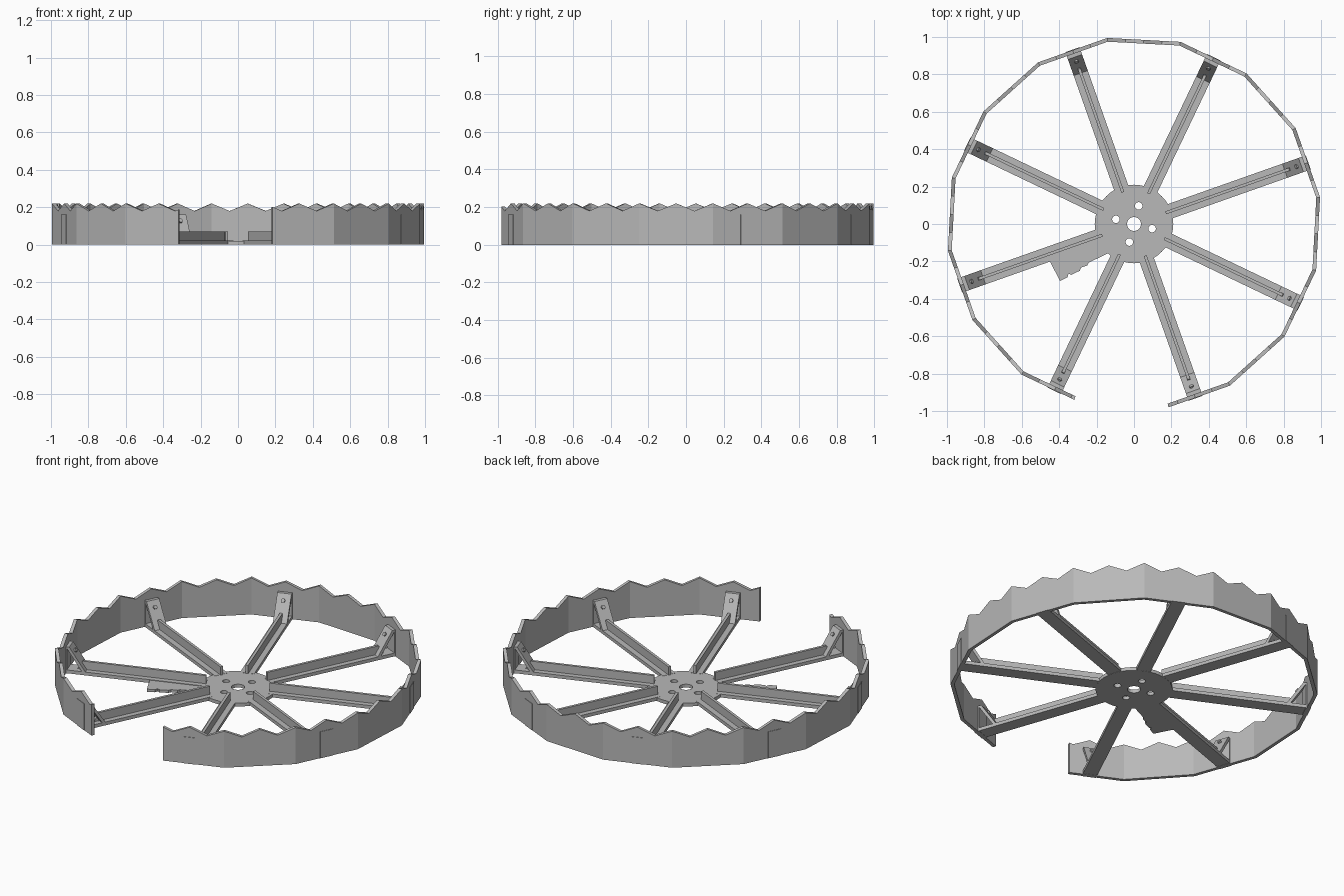
import bpy, bmesh, math
from mathutils import Matrix, Vector

if "Cube" in bpy.data.objects:
    bpy.data.objects.remove(bpy.data.objects["Cube"])

steel = bpy.data.materials.new("grey steel")
steel.diffuse_color = (0.48, 0.48, 0.48, 1)
steel.use_nodes = True
steel.node_tree.nodes["Principled BSDF"].inputs["Base Color"].default_value = steel.diffuse_color

R = 1.005                      # rim corner radius, 16 sides
STEP = math.radians(22.5)
START = math.radians(-81.8)    # first rim corner
APOTHEM = R * math.cos(STEP / 2)
WALL = 0.02
PLATE = 0.02


def finish(bm, name):
    bmesh.ops.recalc_face_normals(bm, faces=bm.faces)
    me = bpy.data.meshes.new(name)
    bm.to_mesh(me)
    bm.free()
    me.materials.append(steel)
    ob = bpy.data.objects.new(name, me)
    bpy.context.collection.objects.link(ob)
    return ob


def prism(bm, pts, offset):
    """Extrude a closed 3D outline along a vector."""
    face = bm.faces.new([bm.verts.new(p) for p in pts])
    ext = bmesh.ops.extrude_face_region(bm, geom=[face], use_keep_orig=True)
    vs = [v for v in ext["geom"] if isinstance(v, bmesh.types.BMVert)]
    bmesh.ops.translate(bm, verts=vs, vec=Vector(offset))


def side_prism(bm, rz, width):
    """Profile in the radial/height plane, centred across the arm."""
    prism(bm, [(r, -width / 2, z) for r, z in rz], (0, width, 0))


# Open sixteen-sided rim with two saw teeth per side
def rim_point(t, inner):
    k = math.floor(t)
    a, b = [Vector((math.cos(START + STEP * i), math.sin(START + STEP * i)))
            for i in (k, k + 1)]
    return a.lerp(b, t - k) * (R * (1 - WALL / APOTHEM) if inner else R)


def tooth_height(t):
    return 0.18 + 0.04 * abs(1 - 2 * ((2 * t) % 1))


bm = bmesh.new()
stations = [0.11] + [i / 4 for i in range(1, 60)] + [14.8]
rings = []
for t in stations:
    o, i = rim_point(t, False), rim_point(t, True)
    z = tooth_height(t)
    rings.append([bm.verts.new(p) for p in
                  ((o.x, o.y, 0), (o.x, o.y, z), (i.x, i.y, z), (i.x, i.y, 0))])
for a, b in zip(rings, rings[1:]):
    for j in range(4):
        bm.faces.new((a[j], a[(j + 1) % 4], b[(j + 1) % 4], b[j]))
bm.faces.new(rings[0])
bm.faces.new(rings[-1][::-1])
finish(bm, "toothed_rim")

# Hub disc with a centre bore and four bolt holes
bm = bmesh.new()
bmesh.ops.create_cone(bm, cap_ends=True, segments=48, radius1=0.21, radius2=0.21,
                      depth=PLATE, matrix=Matrix.Translation((0, 0, PLATE / 2)))
hub = finish(bm, "hub")
bm = bmesh.new()
holes = [(0, 0, 0.037)]
for i in range(4):
    a = math.radians(75.5 + 90 * i)
    holes.append((0.1 * math.cos(a), 0.1 * math.sin(a), 0.02))
for x, y, r in holes:
    bmesh.ops.create_cone(bm, cap_ends=True, segments=24, radius1=r, radius2=r,
                          depth=0.2, matrix=Matrix.Translation((x, y, 0)))
cutter = finish(bm, "hub_hole_cutter")
cutter.hide_render = True
cutter.hide_set(True)
cut = hub.modifiers.new("holes", 'BOOLEAN')
cut.object = cutter
cut.solver = 'EXACT'

# Eight T-section arms, each with an upturned end bracket
for n in range(8):
    rot = Matrix.Rotation(math.radians(19.45 + 45 * n), 4, 'Z')

    bm = bmesh.new()
    side_prism(bm, [(0.185, 0.001), (0.98, 0.001), (0.98, 0.021), (0.185, 0.021)], 0.08)
    side_prism(bm, [(0.18, 0.02), (0.91, 0.02), (0.88, 0.07), (0.18, 0.07)], 0.016)
    finish(bm, f"arm_{n + 1}").matrix_world = rot

    bm = bmesh.new()
    # sloping face plate
    side_prism(bm, [(0.855, 0.02), (0.875, 0.02), (0.967, 0.16), (0.947, 0.16)], 0.08)
    # upright mounting plate, just proud of the rim
    side_prism(bm, [(0.96, 0), (APOTHEM + 0.003, 0), (APOTHEM + 0.003, 0.16), (0.96, 0.16)], 0.08)
    # bolt head on the sloping face
    slope = Matrix.Translation((0.925, 0, 0.125)) @ Matrix.Rotation(math.radians(-56.7), 4, 'Y')
    bmesh.ops.create_cone(bm, cap_ends=True, segments=6, radius1=0.012, radius2=0.012,
                          depth=0.02, matrix=slope)
    finish(bm, f"end_bracket_{n + 1}").matrix_world = rot

# Stepped plate beside one arm
bm = bmesh.new()
outline = [(-0.455, -0.19), (-0.395, -0.305), (-0.355, -0.285), (-0.35, -0.265),
           (-0.335, -0.272), (-0.29, -0.25), (-0.283, -0.233), (-0.25, -0.222),
           (-0.243, -0.207), (-0.125, -0.15), (-0.17, -0.085)]
prism(bm, [(x, y, 0.002) for x, y in outline], (0, 0, PLATE - 0.004))
finish(bm, "stepped_plate")
